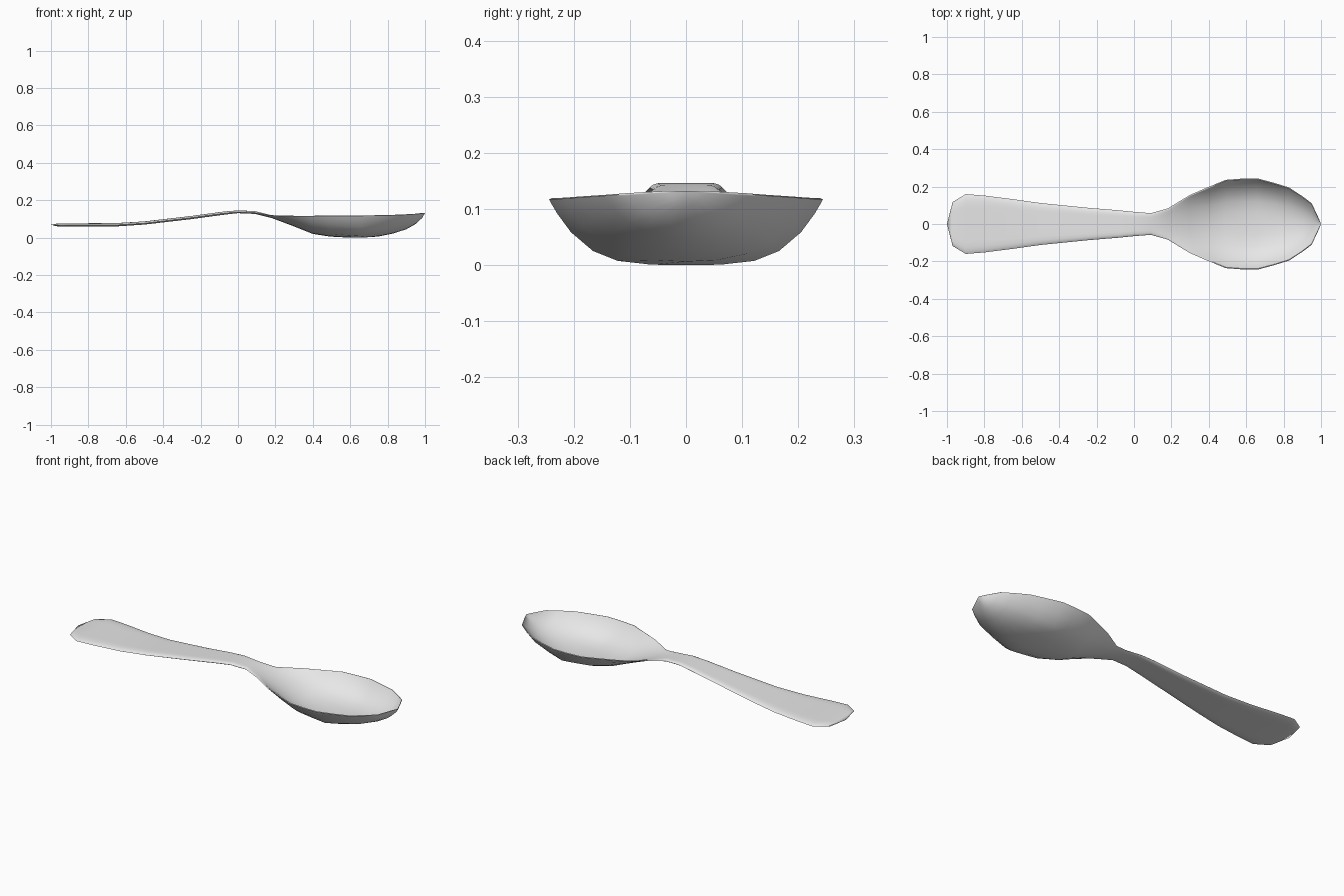
import bpy, bmesh, math

# Stations along the spoon: x, half width, rim height, underside height, upper face height
STATIONS = [
    (-1.00, 0.000, 0.069, 0.069, 0.069),
    (-0.97, 0.117, 0.068, 0.061, 0.075),
    (-0.90, 0.160, 0.068, 0.059, 0.077),
    (-0.80, 0.152, 0.068, 0.059, 0.077),
    (-0.65, 0.133, 0.068, 0.060, 0.078),
    (-0.50, 0.112, 0.077, 0.070, 0.087),
    (-0.25, 0.087, 0.107, 0.099, 0.116),
    (-0.08, 0.073, 0.130, 0.122, 0.139),
    (0.00, 0.065, 0.138, 0.131, 0.146),
    (0.09, 0.058, 0.134, 0.127, 0.142),
    (0.18, 0.083, 0.119, 0.105, 0.117),
    (0.30, 0.156, 0.116, 0.060, 0.070),
    (0.40, 0.199, 0.116, 0.020, 0.029),
    (0.49, 0.236, 0.117, 0.006, 0.014),
    (0.58, 0.243, 0.117, 0.001, 0.009),
    (0.66, 0.244, 0.118, 0.000, 0.008),
    (0.75, 0.220, 0.119, 0.006, 0.014),
    (0.83, 0.195, 0.121, 0.022, 0.030),
    (0.90, 0.149, 0.124, 0.045, 0.054),
    (0.95, 0.111, 0.127, 0.073, 0.083),
    (0.985, 0.036, 0.131, 0.106, 0.116),
    (1.00, 0.000, 0.132, 0.132, 0.132),
]
# Fractions of the half width; the handle also has its climb to the rim
BOWL = [0, 0.25, 0.5, 0.68, 0.84, 0.94, 0.98, 1]
HANDLE = [(0, 0), (0.2, 0), (0.4, 0), (0.6, 0), (0.78, 0.05), (0.88, 0.3), (0.95, 0.6), (1, 1)]
DEPTH = 0.118


def section(x, w, rim, low, high):
    bowl = x > 0.12
    half = HANDLE
    if bowl:
        # Flat-bottomed at the deepest point, rounder towards both ends
        s = math.sqrt(max(0, 1 - (rim - low) / DEPTH))
        k = (1 - s) / (1 + s)
        half = [(t, 1 - (1 - t * t) * (1 + k * t * t)) for t in BOWL]
    profile = [(-t, f) for t, f in half[:0:-1]] + half
    inner = max(w - 0.005, 0) if bowl else w
    lip = 0.001 if bowl and w > 0 else 0
    under = [(x, w * t, low + (rim - lip - low) * f) for t, f in profile]
    upper = [(x, inner * t, high + (rim + lip - high) * f) for t, f in profile]
    return under + upper[::-1]


# Spoon: closed loft through all sections
bm = bmesh.new()
rings = [[bm.verts.new(p) for p in section(*s)] for s in STATIONS]
n = len(rings[0])
for a, b in zip(rings, rings[1:]):
    for i in range(n):
        j = (i + 1) % n
        bm.faces.new((a[i], a[j], b[j], b[i]))
bmesh.ops.remove_doubles(bm, verts=bm.verts, dist=0.0002)
bmesh.ops.recalc_face_normals(bm, faces=bm.faces)
mesh = bpy.data.meshes.new("spoon")
bm.to_mesh(mesh)
bm.free()
spoon = bpy.data.objects.new("spoon", mesh)
bpy.context.collection.objects.link(spoon)

# Metal colour
metal = bpy.data.materials.new("light grey metal")
metal.diffuse_color = (0.8, 0.8, 0.8, 1)
mesh.materials.append(metal)

# Smooth shading with a crisp rim
bpy.context.view_layer.objects.active = spoon
spoon.select_set(True)
bpy.ops.object.shade_smooth_by_angle(angle=math.radians(75))
